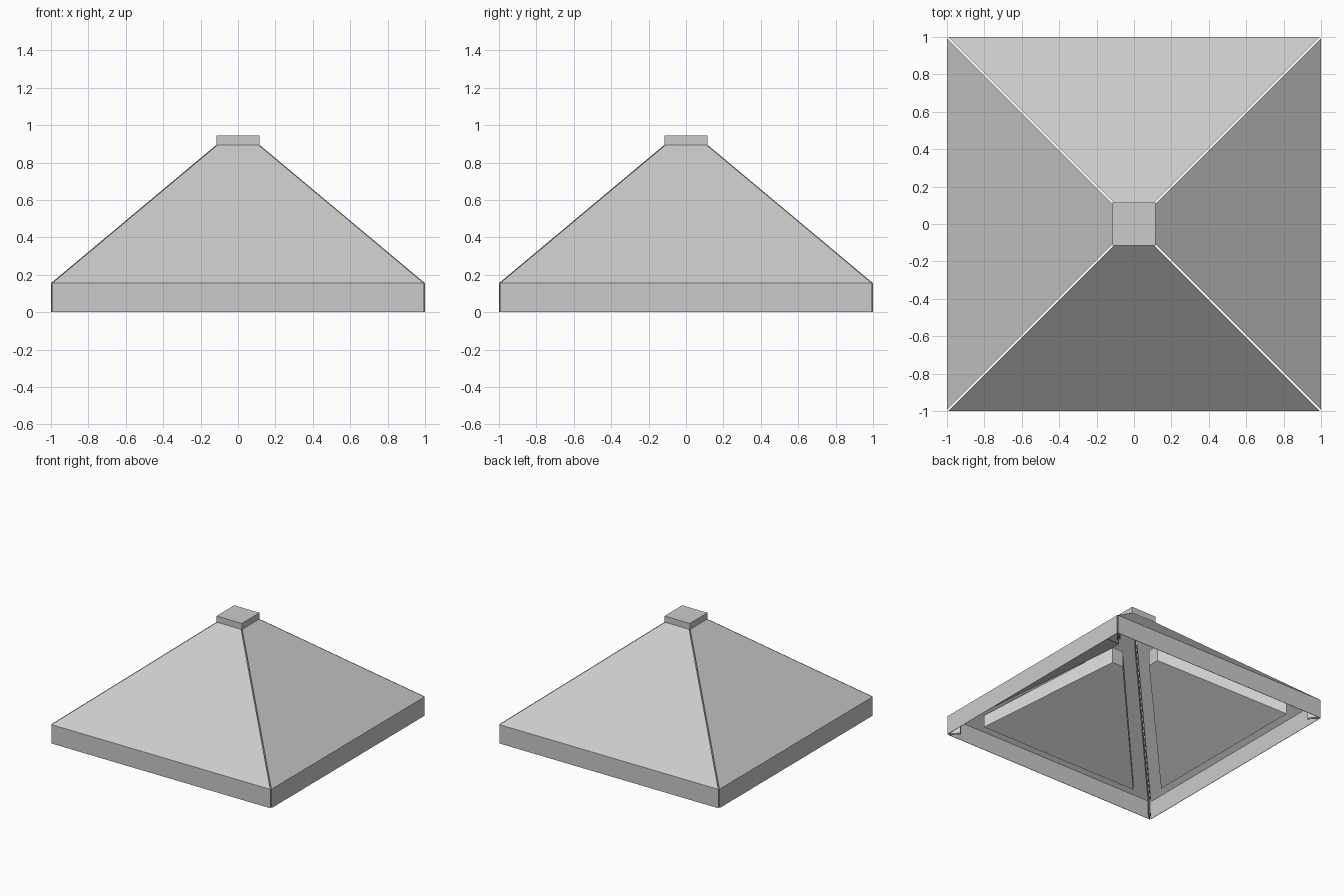
import bpy, bmesh
from math import pi

if "Cube" in bpy.data.objects:
    bpy.data.objects.remove(bpy.data.objects["Cube"])

GAP = 0.006


def make(name, verts, faces, turn=0, thick=0):
    mesh = bpy.data.meshes.new(name)
    mesh.from_pydata(verts, [], faces)
    bm = bmesh.new()
    bm.from_mesh(mesh)
    bmesh.ops.recalc_face_normals(bm, faces=bm.faces)
    if thick:
        # open sheet: make the roof face point outward
        if max(bm.faces, key=lambda f: f.calc_area()).normal.z < 0:
            bmesh.ops.reverse_faces(bm, faces=bm.faces)
    bm.to_mesh(mesh)
    bm.free()
    ob = bpy.data.objects.new(name, mesh)
    bpy.context.collection.objects.link(ob)
    ob.rotation_euler.z = turn
    if thick:
        mod = ob.modifiers.new("thickness", "SOLIDIFY")
        mod.thickness = thick
        mod.offset = -1
    return ob


# Outer line of the folded sheet and the inner edge of its hip flanges
outer = [(1.0, 0.0), (1.0, 0.155), (0.115, 0.895)]
inner = [(0.93, 0.0), (0.93, 0.115), (0.125, 0.79)]
sheet = []
for (r, z), (q, h) in zip(outer, inner):
    sheet += [(-q + GAP, -q, h), (-r + GAP, -r, z),
              (r - GAP, -r, z), (q - GAP, -q, h)]
sheet_faces = [(4 * j + i, 4 * j + i + 1, 4 * j + i + 5, 4 * j + i + 4)
               for j in range(2) for i in range(3)]

# Thick lining board: lower face, then upper face against the sheet
lining = []
for dz_low, dz_top in ((0, 0), (0.1, 0.13)):
    lining += [(-0.735, -0.884, 0.111 + dz_low), (0.735, -0.884, 0.111 + dz_low),
               (0.05, -0.19, 0.62 + dz_top), (-0.05, -0.19, 0.62 + dz_top)]
box_faces = [(0, 1, 2, 3), (4, 5, 6, 7), (0, 1, 5, 4),
             (1, 2, 6, 5), (2, 3, 7, 6), (3, 0, 4, 7)]

for k, side in enumerate(("front", "right", "back", "left")):
    make(side + "_roof_sheet", sheet, sheet_faces, k * pi / 2, 0.008)
    make(side + "_lining_board", lining, box_faces, k * pi / 2)

# Square cap on top
c = 0.115
cap = [(x * c, y * c, z) for z in (0.893, 0.945)
       for x, y in ((-1, -1), (1, -1), (1, 1), (-1, 1))]
make("top_cap", cap, box_faces)
